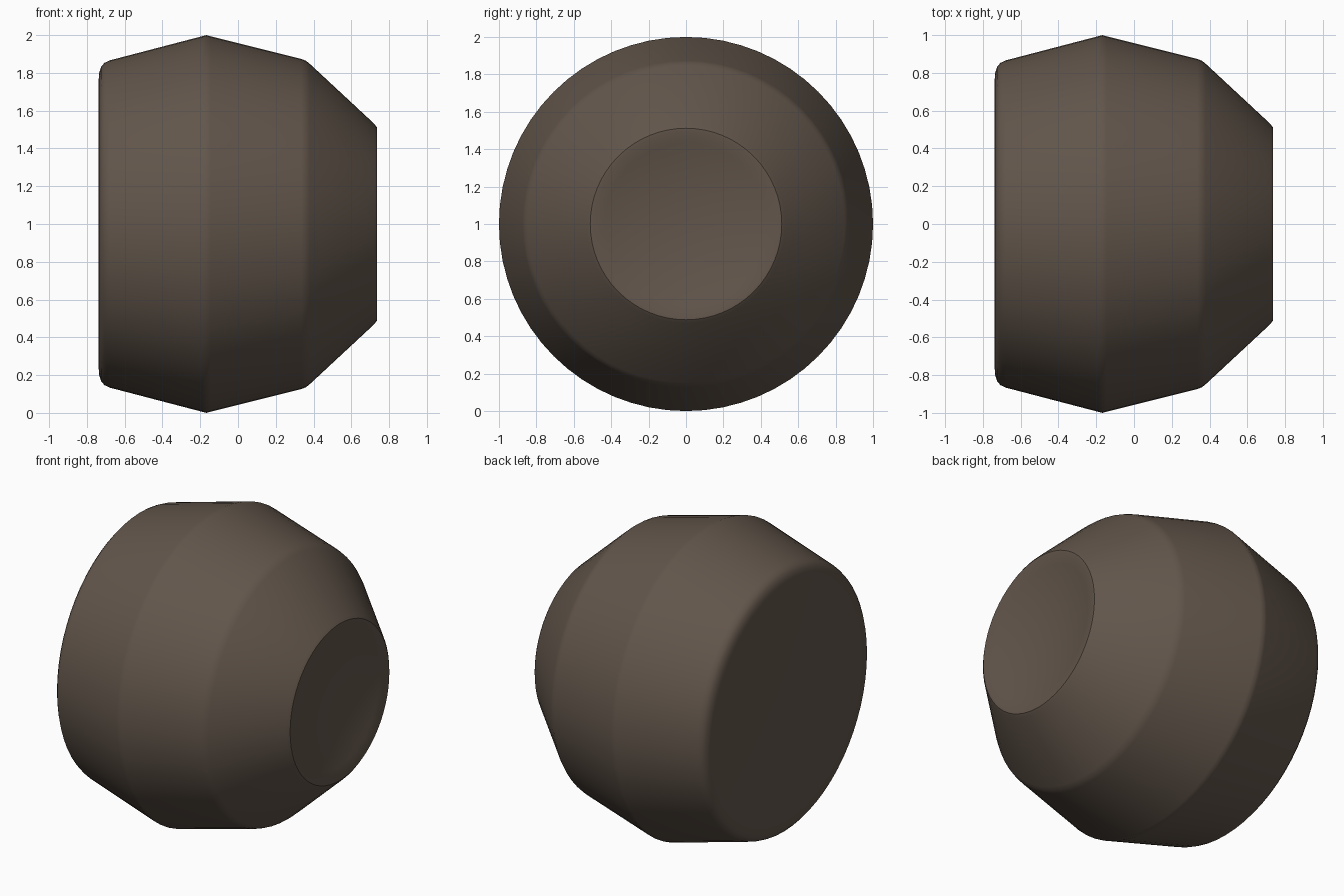
import bpy, bmesh, math

if "Cube" in bpy.data.objects:
    bpy.data.objects.remove(bpy.data.objects["Cube"])

SEG = 64

# One flat colour
mat = bpy.data.materials.new("dark brown")
mat.diffuse_color = (0.122, 0.092, 0.070, 1.0)
mat.use_nodes = True
mat.node_tree.nodes["Principled BSDF"].inputs["Base Color"].default_value = mat.diffuse_color

# Outer profile as (x, radius), from flat back end to dished front rim
profile = [(-0.738, 0.76), (-0.735, 0.80), (-0.725, 0.832), (-0.707, 0.853), (-0.68, 0.866),
           (-0.19, 0.994), (-0.168, 1.0), (-0.145, 0.994),
           (0.335, 0.874), (0.36, 0.864), (0.38, 0.848),
           (0.722, 0.53), (0.735, 0.512), (0.735, 0.495)]

# Shallow spherical dish in the front end
RIM, DEPTH, STEPS = 0.495, 0.065, 8
ball = (RIM ** 2 + DEPTH ** 2) / (2 * DEPTH)
floor = 0.735 - DEPTH
for i in range(STEPS - 1, 0, -1):
    r = RIM * i / STEPS
    profile.append((floor + ball - math.sqrt(ball ** 2 - r ** 2), r))

# Revolve the profile about the x axis
bm = bmesh.new()
rings = []
for x, r in profile:
    rings.append([bm.verts.new((x, r * math.cos(2 * math.pi * k / SEG),
                                1 + r * math.sin(2 * math.pi * k / SEG)))
                  for k in range(SEG)])
for a, b in zip(rings, rings[1:]):
    for k in range(SEG):
        n = (k + 1) % SEG
        bm.faces.new((a[k], a[n], b[n], b[k]))

# Back cap and dish centre
bm.faces.new(rings[0])
tip = bm.verts.new((floor, 0, 1))
for k in range(SEG):
    bm.faces.new((rings[-1][k], rings[-1][(k + 1) % SEG], tip))
bmesh.ops.recalc_face_normals(bm, faces=bm.faces)

mesh = bpy.data.meshes.new("dished_drum")
bm.to_mesh(mesh)
bm.free()
mesh.materials.append(mat)
drum = bpy.data.objects.new("dished_drum", mesh)
bpy.context.collection.objects.link(drum)

# Smooth shading
bpy.context.view_layer.objects.active = drum
drum.select_set(True)
bpy.ops.object.shade_smooth_by_angle(angle=math.radians(35))
